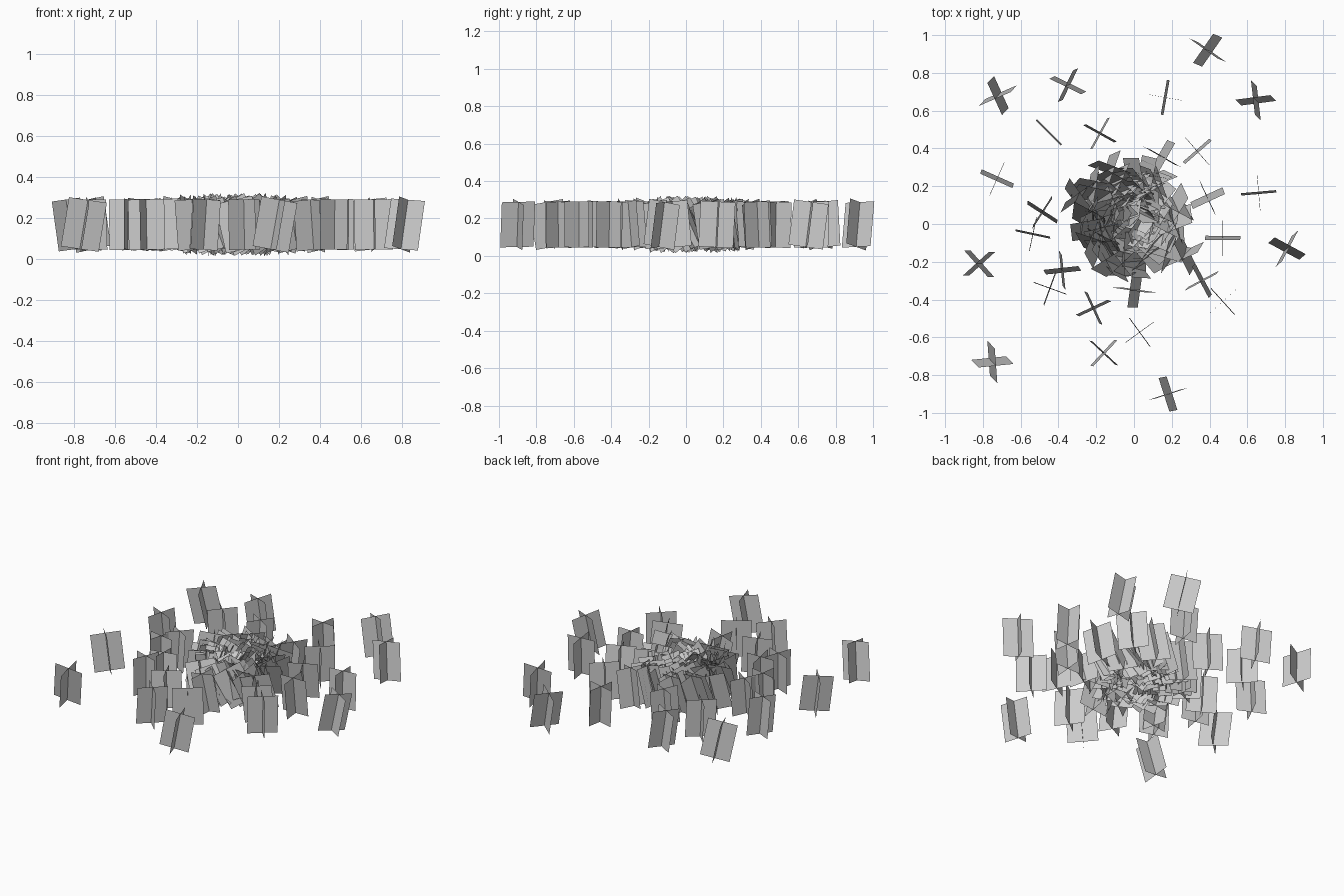
import bpy, bmesh, math, random
from mathutils import Matrix, Vector

if "Cube" in bpy.data.objects:
    bpy.data.objects.remove(bpy.data.objects["Cube"])

random.seed(7)
W, H, ZC = 0.187, 0.245, 0.168   # card width, card height, height of centre


def add_cross(bm, x, y, yaw, lean=None):
    """Two upright crossed cards; their lean twists around the clump centre."""
    r = max(math.hypot(x, y), 0.02)
    if lean is None:
        angle = math.radians(24) * math.log(r / 0.6)
        axis = Vector((-x, -y, 0)).normalized()
    else:
        d = Vector((lean[0], lean[1], 0))
        angle = math.asin(d.length / H)
        axis = Vector((0, 0, 1)).cross(d).normalized()
    m = (Matrix.Translation((x, y, ZC)) @ Matrix.Rotation(angle, 4, axis)
         @ Matrix.Rotation(math.radians(yaw), 4, 'Z'))
    for turn in (0, math.pi / 2):
        mt = m @ Matrix.Rotation(turn, 4, 'Z')
        corners = ((-W / 2, -H / 2), (W / 2, -H / 2), (W / 2, H / 2), (-W / 2, H / 2))
        bm.faces.new([bm.verts.new(mt @ Vector((u, 0, v))) for u, v in corners])


def finish(bm, name):
    me = bpy.data.meshes.new(name)
    bm.to_mesh(me)
    bm.free()
    bpy.context.collection.objects.link(bpy.data.objects.new(name, me))


# Scattered tufts: x, y, yaw
outer = [
    (.39, .92, 55), (-.72, .68, 24), (-.35, .735, 64), (.165, .67, 80),
    (.645, .655, 7), (-.45, .485, 45), (-.18, .48, 61), (.335, .385, 41),
    (-.725, .24, 66), (.66, .165, 5), (-.485, .063, 57), (-.535, -.053, 78),
    (-.38, -.245, 6), (-.445, -.34, 70), (-.215, -.445, 25), (.005, -.35, 82),
    (.03, -.573, 36), (-.16, -.683, 47), (.47, -.41, 42), (.36, -.30, 28),
    (.47, -.074, 0), (.39, .137, 25), (-.75, -.73, 5), (.18, -.90, 18),
]
bm = bmesh.new()
for x, y, yaw in outer:
    add_cross(bm, x, y, yaw)
add_cross(bm, -.82, -.21, 42, (-.034, 0.0))
add_cross(bm, .81, -.13, 62, (.034, .03))
finish(bm, "outer_grass_cards")

# Rim of the dense middle, then the dense middle itself
rim = [
    (.15, .355, 60), (-.13, .29, 70), (.11, .235, 20), (-.30, .14, 35),
    (.19, -.14, 75), (-.11, -.21, 30), (.22, .10, 60), (.27, -.16, 25),
    (-.24, -.03, 10), (-.22, .20, 80),
]
bm = bmesh.new()
for x, y, yaw in rim:
    add_cross(bm, x, y, yaw)
count = 46
for i in range(count):
    r = 0.03 + 0.22 * ((i + 0.5) / count) ** 0.8
    a = i * 2.39996 + random.uniform(-0.4, 0.4)
    add_cross(bm, -0.02 + r * math.cos(a), 0.03 + r * math.sin(a), random.uniform(0, 90))
finish(bm, "inner_grass_cards")
